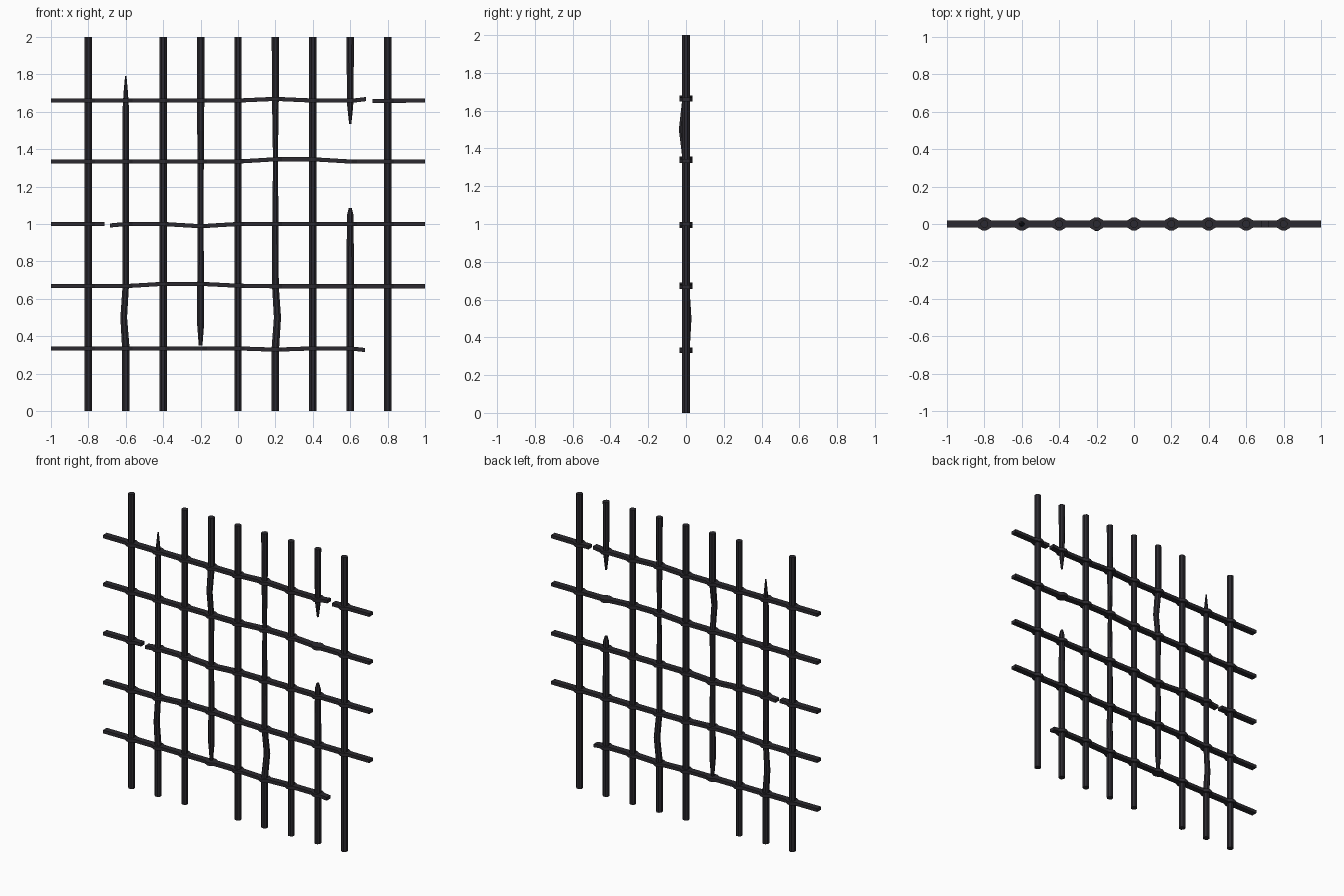
import bpy, bmesh, math

if "Cube" in bpy.data.objects:
    bpy.data.objects.remove(bpy.data.objects["Cube"])

iron = bpy.data.materials.new("dark_iron")
iron.diffuse_color = (0.025, 0.023, 0.029, 1)
iron.use_nodes = True
iron.node_tree.nodes["Principled BSDF"].inputs["Base Color"].default_value = iron.diffuse_color


def loft(name, rings):
    """Skin a closed tube through rings of equal point count."""
    bm = bmesh.new()
    loops = [[bm.verts.new(p) for p in r] for r in rings]
    n = len(loops[0])
    for a, b in zip(loops, loops[1:]):
        for i in range(n):
            j = (i + 1) % n
            bm.faces.new((a[i], a[j], b[j], b[i]))
    bm.faces.new(loops[0][::-1])
    bm.faces.new(loops[-1])
    bmesh.ops.recalc_face_normals(bm, faces=bm.faces)
    me = bpy.data.meshes.new(name)
    bm.to_mesh(me)
    bm.free()
    me.materials.append(iron)
    ob = bpy.data.objects.new(name, me)
    bpy.context.collection.objects.link(ob)


def upright(name, x, stations):
    """Octagonal bar; stations are (z, scale, x offset, y offset)."""
    r = 0.02 / math.cos(math.pi / 8)
    rings = []
    for z, s, dx, dy in stations:
        rings.append([(x + dx + r * s * math.cos((k + .5) * math.pi / 4),
                       dy + r * s * math.sin((k + .5) * math.pi / 4), z)
                      for k in range(8)])
    loft(name, rings)


def cross_strip(name, x0, x1, line):
    """Flat strip swelling into an eyelet at each upright; line is (x, z)."""
    def height(x):
        if x <= line[0][0]:
            return line[0][1]
        for (a, za), (b, zb) in zip(line, line[1:]):
            if x <= b:
                return za + (zb - za) * (x - a) / (b - a)
        return line[-1][1]
    pts = [(x0, 0.02), (x1, 0.02)]
    for i in range(-4, 5):
        c = i * 0.2
        for d, w in ((-.035, .02), (-.01, .035), (.01, .035), (.035, .02)):
            if x0 < c + d < x1:
                pts.append((c + d, w))
    rings = []
    for x, w in sorted(pts):
        z, t = height(x), 0.011
        rings.append([(x, -w, z - t), (x, w, z - t), (x, w, z + t), (x, -w, z + t)])
    loft(name, rings)


# Intact upright bars
for i, x in enumerate((-0.8, -0.4, 0.0, 0.4, 0.8)):
    upright(f"straight_upright_{i}", x, [(0, 1, 0, 0), (2, 1, 0, 0)])

# Bent, worn and broken upright bars
upright("upright_broken_top", -0.6,
        [(0, 1, 0, 0), (.34, 1, 0, 0), (.5, .9, -.011, 0), (.67, .85, 0, 0),
         (1, .9, 0, 0), (1.6, .9, 0, 0), (1.7, .6, 0, 0), (1.79, .2, 0, 0)])
upright("upright_broken_bottom", -0.2,
        [(.35, .5, 0, 0), (.47, .95, 0, 0), (.67, .9, 0, 0), (1, .8, 0, 0),
         (1.33, .85, 0, 0), (1.5, .9, 0, -.02), (1.66, 1, 0, 0), (2, 1, 0, 0)])
upright("upright_worn", 0.2,
        [(0, 1, 0, 0), (.34, 1, 0, 0), (.5, .95, .011, .01), (.67, .9, 0, 0),
         (1, .85, 0, 0), (1.33, .65, 0, 0), (1.66, .9, 0, 0), (2, 1, 0, 0)])
upright("upright_stump_lower", 0.6,
        [(0, 1, 0, 0), (.8, 1, 0, 0), (1.05, .85, 0, 0), (1.085, .4, 0, 0)])
upright("upright_stump_upper", 0.6,
        [(1.535, .3, 0, 0), (1.63, .8, 0, 0), (1.72, .9, 0, 0), (2, 1, 0, 0)])

# Horizontal strips, some bent or snapped
cross_strip("strip_1", -1, .68, [(0, .335), (.2, .328), (.4, .335), (.6, .335), (.68, .326)])
cross_strip("strip_2", -1, 1, [(-.6, .668), (-.4, .68), (-.2, .68), (0, .67), (.2, .667)])
cross_strip("strip_3_left", -1, -.715, [(-1, 1.0), (-.7, 1.0)])
cross_strip("strip_3_right", -.685, 1,
            [(-.685, .992), (-.6, 1.0), (-.4, 1.0), (-.2, .988), (0, 1.0)])
cross_strip("strip_4", -1, 1, [(0, 1.334), (.2, 1.346), (.4, 1.346), (.6, 1.334)])
cross_strip("strip_5_left", -1, .685,
            [(0, 1.66), (.2, 1.669), (.4, 1.66), (.62, 1.66), (.685, 1.668)])
cross_strip("strip_5_right", .72, 1, [(.72, 1.658), (1, 1.66)])
